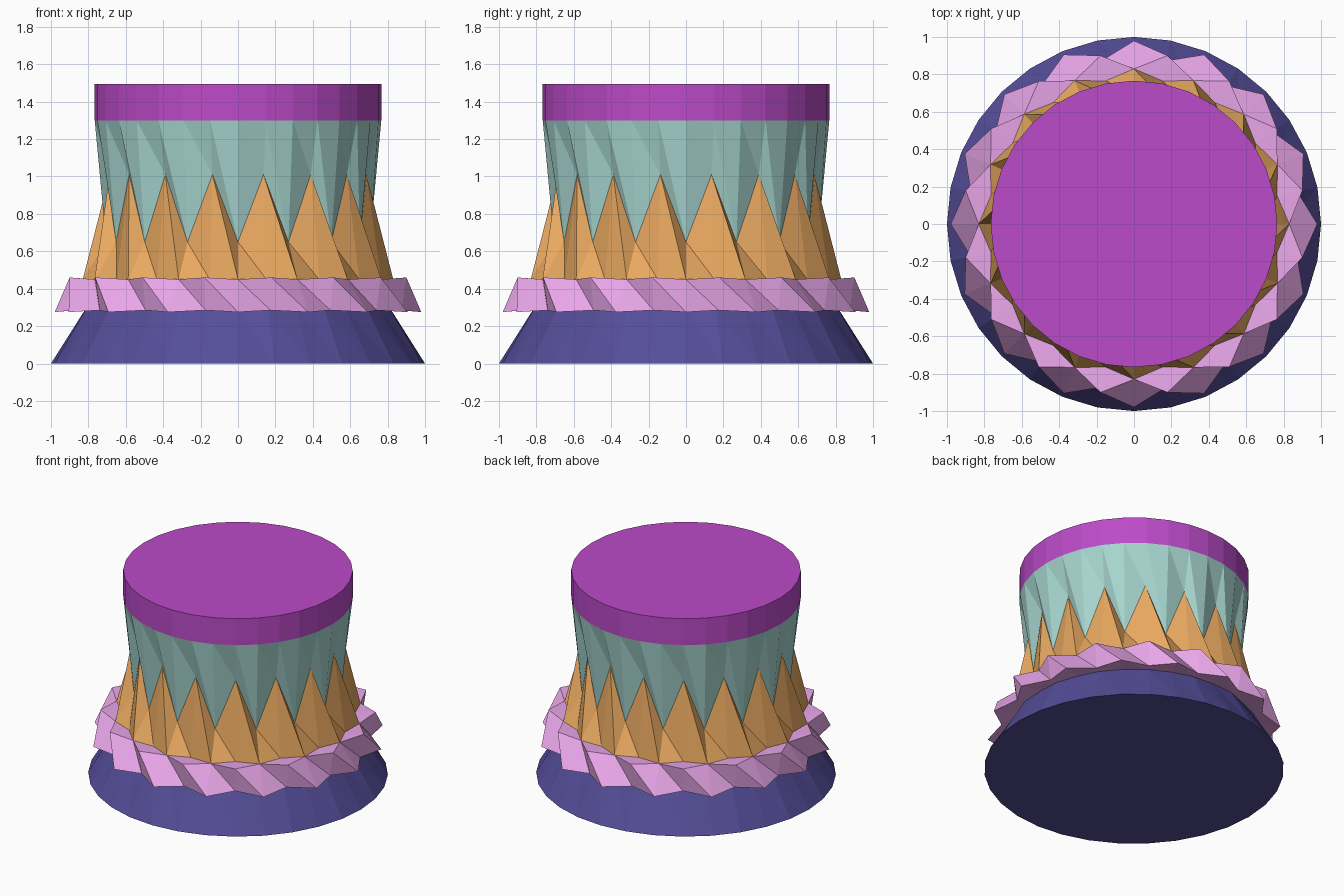
import bpy, bmesh
from math import cos, sin, pi

if "Cube" in bpy.data.objects:
    bpy.data.objects.remove(bpy.data.objects["Cube"])

SIDES = 32


def ring(bm, even, odd):
    """Ring whose points alternate between two (radius, height) pairs."""
    verts = []
    for j in range(SIDES):
        r, z = odd if j % 2 else even
        a = 2 * pi * j / SIDES
        verts.append(bm.verts.new((r * cos(a), r * sin(a), z)))
    return verts


def band(name, colour, rings, cap_bottom=False, cap_top=False):
    """Strip of flat triangles running up through the given rings."""
    bm = bmesh.new()
    loops = [ring(bm, e, o) for e, o in rings]
    for low, up in zip(loops, loops[1:]):
        for j in range(SIDES):
            k = (j + 1) % SIDES
            bm.faces.new((low[j], low[k], up[j]))
            bm.faces.new((low[k], up[k], up[j]))
    if cap_bottom:
        bm.faces.new(loops[0][::-1])
    if cap_top:
        bm.faces.new(loops[-1])
    bmesh.ops.remove_doubles(bm, verts=bm.verts, dist=0.0005)
    mesh = bpy.data.meshes.new(name)
    bm.to_mesh(mesh)
    bm.free()
    mat = bpy.data.materials.new(name + "_colour")
    mat.diffuse_color = (*colour, 1)
    mat.use_nodes = True
    mat.node_tree.nodes["Principled BSDF"].inputs["Base Color"].default_value = mat.diffuse_color
    mesh.materials.append(mat)
    obj = bpy.data.objects.new(name, mesh)
    bpy.context.collection.objects.link(obj)


# Shared seams between bands: (even point, odd point), each (radius, height)
floor = ((1.0, 0.0), (1.0, 0.0))
collar_under = ((0.81, 0.30), (0.83, 0.29))
collar_low = ((0.98, 0.275), (0.89, 0.285))
collar_high = ((0.83, 0.45), (0.918, 0.46))
collar_inner = ((0.83, 0.45), (0.78, 0.45))
zigzag = ((0.705, 0.65), (0.70, 1.01))
rim_low = ((0.766, 1.30), (0.766, 1.30))
rim_high = ((0.766, 1.495), (0.766, 1.495))

# Flared foot
band("flared_base", (0.09, 0.075, 0.32), [floor, collar_under], cap_bottom=True)
# Twisted crimped collar
band("crimped_collar", (0.83, 0.39, 0.83),
     [collar_under, collar_low, collar_high, collar_inner])
# Lower body with pointed upper edge
band("pointed_lower_body", (0.82, 0.40, 0.12), [collar_inner, zigzag])
# Upper body
band("upper_body", (0.38, 0.66, 0.62), [zigzag, rim_low])
# Capped top rim
band("top_rim", (0.50, 0.07, 0.58), [rim_low, rim_high], cap_top=True)
